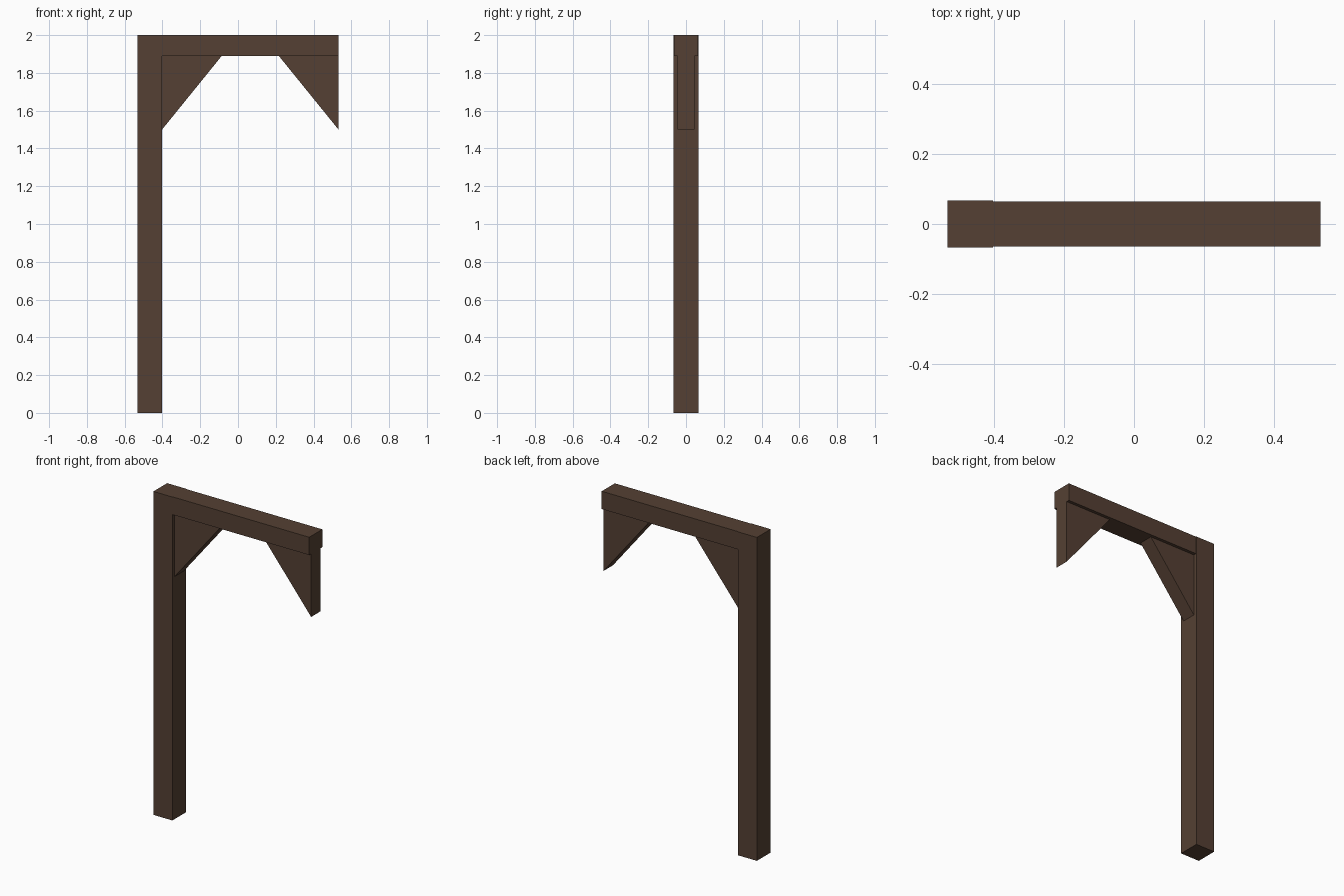
import bpy
import bmesh

cube = bpy.data.objects.get("Cube")
if cube:
    bpy.data.objects.remove(cube, do_unlink=True)

# Dark stained timber
wood = bpy.data.materials.new("dark_brown_wood")
wood.use_nodes = True
colour = (0.09, 0.051, 0.033, 1)
wood.diffuse_color = colour
bsdf = wood.node_tree.nodes["Principled BSDF"]
bsdf.inputs["Base Color"].default_value = colour
bsdf.inputs["Roughness"].default_value = 0.9


def timber(name, outline, half_depth):
    """Extrude an x-z outline symmetrically along y."""
    bm = bmesh.new()
    face = bm.faces.new([bm.verts.new((x, -half_depth, z)) for x, z in outline])
    extruded = bmesh.ops.extrude_face_region(bm, geom=[face])["geom"]
    verts = [v for v in extruded if isinstance(v, bmesh.types.BMVert)]
    bmesh.ops.translate(bm, verts=verts, vec=(0, 2 * half_depth, 0))
    bmesh.ops.recalc_face_normals(bm, faces=bm.faces)
    mesh = bpy.data.meshes.new(name)
    bm.to_mesh(mesh)
    bm.free()
    mesh.materials.append(wood)
    obj = bpy.data.objects.new(name, mesh)
    bpy.context.collection.objects.link(obj)
    return obj


def rectangle(x0, x1, z0, z1):
    return [(x0, z0), (x1, z0), (x1, z1), (x0, z1)]


post_outer, post_inner, beam_end = -0.532, -0.402, 0.532
beam_bottom, top, brace_bottom = 1.89, 2.0, 1.5
brace_run = 0.316

# Upright post and the beam it carries
timber("post", rectangle(post_outer, post_inner, 0, top), 0.067)
timber("beam", rectangle(post_inner, beam_end, beam_bottom, top), 0.064)

# Triangular braces under each end of the beam
for name, x, direction in (("right_brace", post_inner, 1), ("left_brace", beam_end, -1)):
    timber(name, [(x, brace_bottom), (x + direction * brace_run, beam_bottom),
                  (x, beam_bottom)], 0.045)
